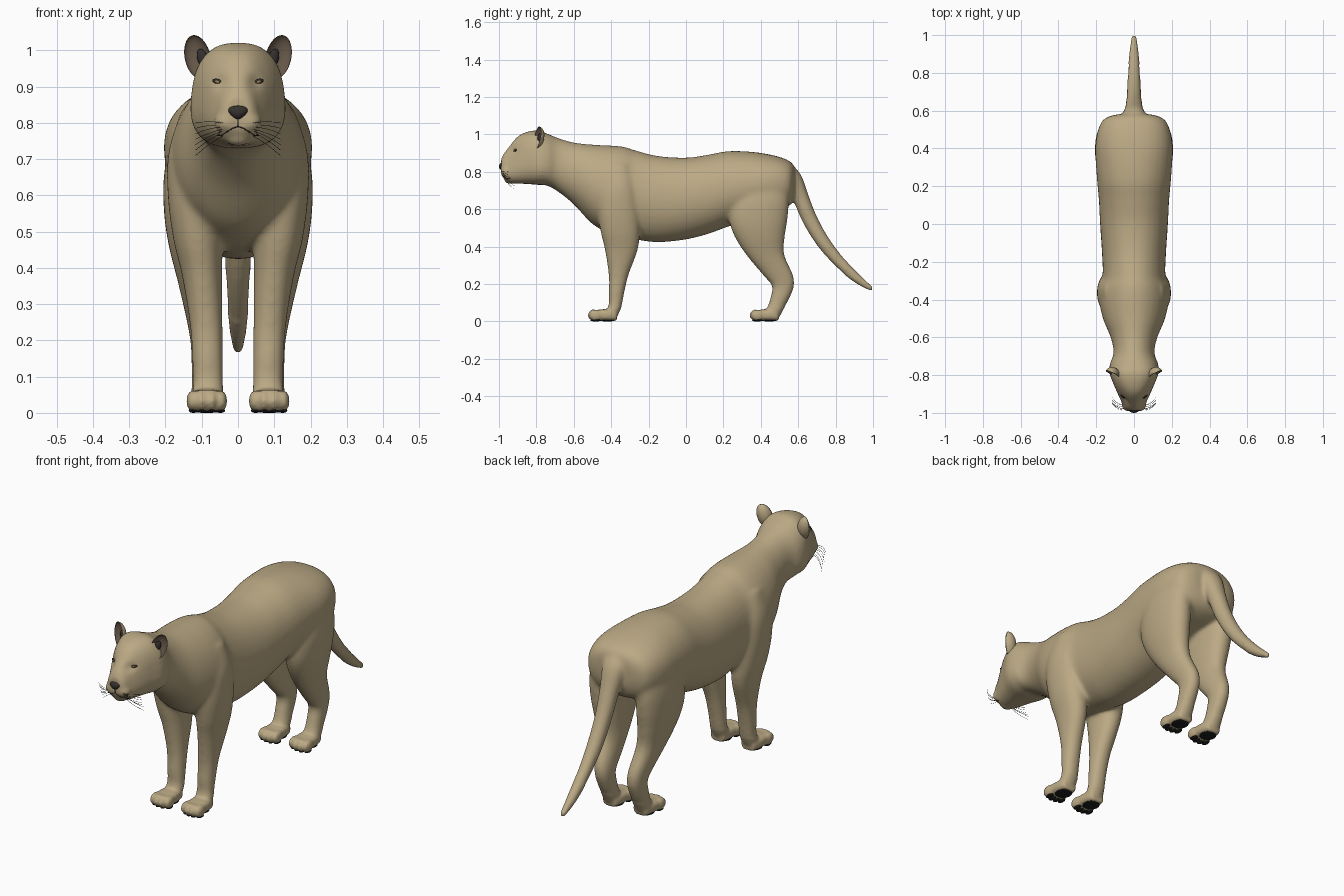
import bpy, bmesh, math
from mathutils import Vector, Matrix, Euler
from mathutils.bvhtree import BVHTree

if "Cube" in bpy.data.objects:
    bpy.data.objects.remove(bpy.data.objects["Cube"])


def material(name, rgb):
    m = bpy.data.materials.new(name)
    m.diffuse_color = (*rgb, 1)
    m.use_nodes = True
    m.node_tree.nodes["Principled BSDF"].inputs["Base Color"].default_value = m.diffuse_color
    return m


FUR = material("tan fur", (0.50, 0.40, 0.235))
EAR = material("brown ear lining", (0.13, 0.095, 0.065))
DARK = material("dark nose", (0.035, 0.03, 0.026))
PAD = material("black pads", (0.012, 0.012, 0.012))
IRIS = material("amber iris", (0.30, 0.21, 0.09))


def catmull(rows, n=6):
    out = []
    for i in range(len(rows) - 1):
        a, b, c, d = (rows[max(i - 1, 0)], rows[i], rows[i + 1], rows[min(i + 2, len(rows) - 1)])
        for k in range(n):
            t = k / n
            out.append([0.5 * (2 * q + (r - p) * t + (2 * p - 5 * q + 4 * r - s) * t * t
                               + (3 * q - p - 3 * r + s) * t ** 3) for p, q, r, s in zip(a, b, c, d)])
    return out + [list(rows[-1])]


def ring(c, u, v, p=2.0, taper=0.0, n=32):
    pts = []
    for i in range(n):
        a = 2 * math.pi * i / n
        cx, sy = (math.copysign(abs(f) ** (2 / p), f) for f in (math.cos(a), math.sin(a)))
        pts.append(Vector(c) + Vector(u) * cx * (1 - taper * sy) + Vector(v) * sy)
    return pts


def loft(bm, rings):
    vs = [[bm.verts.new(p) for p in r] for r in rings]
    n = len(vs[0])
    for a, b in zip(vs, vs[1:]):
        for i in range(n):
            bm.faces.new((a[i], a[(i + 1) % n], b[(i + 1) % n], b[i]))
    bm.faces.new(vs[0][::-1])
    bm.faces.new(vs[-1])
    bmesh.ops.recalc_face_normals(bm, faces=bm.faces)


def blob(bm, c, r, rot=(0, 0, 0)):
    mat = Matrix.Translation(c) @ Euler(rot).to_matrix().to_4x4() @ Matrix.Diagonal((*r, 1))
    return bmesh.ops.create_uvsphere(bm, u_segments=24, v_segments=16, radius=1, matrix=mat)["verts"]


def make(name, bm, *mats):
    me = bpy.data.meshes.new(name)
    bm.to_mesh(me)
    for m in mats:
        me.materials.append(m)
    me.polygons.foreach_set("use_smooth", [True] * len(me.polygons))
    ob = bpy.data.objects.new(name, me)
    bpy.context.collection.objects.link(ob)
    return ob


def strands(name, lines, r, mat):
    cu = bpy.data.curves.new(name, "CURVE")
    cu.dimensions = "3D"
    cu.bevel_depth, cu.bevel_resolution = r, 1
    for pts in lines:
        sp = cu.splines.new("POLY")
        sp.points.add(len(pts) - 1)
        for p, co in zip(sp.points, pts):
            p.co = (*co, 1)
    cu.materials.append(mat)
    bpy.context.collection.objects.link(bpy.data.objects.new(name, cu))


bm = bmesh.new()

# head, neck and torso: y, bottom, top, half width, squareness, top narrowing
torso = [(-.988, .785, .868, .036, 2.2, .1), (-.975, .765, .895, .05, 2.3, .25), (-.945, .742, .935, .062, 2.4, .25),
         (-.90, .737, .988, .083, 2.5, .18), (-.85, .735, 1.013, .106, 2.6, .1),
         (-.79, .73, 1.021, .128, 2.6, .1), (-.74, .725, 1.003, .126, 2.4, .1),
         (-.68, .69, .98, .108, 2.1, .05), (-.60, .625, .957, .124, 2, .05),
         (-.50, .52, .946, .165, 2, .03), (-.40, .465, .941, .185, 2, .03),
         (-.33, .447, .934, .18, 2, .02), (-.27, .437, .915, .166, 2, 0),
         (-.15, .423, .885, .17, 2.1, 0), (0, .438, .876, .18, 2.1, 0),
         (.12, .468, .892, .186, 2.1, 0), (.22, .505, .91, .195, 2.1, 0),
         (.33, .54, .909, .203, 2.1, 0), (.42, .57, .898, .204, 2.2, 0),
         (.50, .59, .88, .19, 2.3, 0), (.555, .62, .857, .16, 2.3, 0), (.58, .67, .83, .10, 2.2, 0)]
loft(bm, [ring((0, y, (b + t) / 2), (w, 0, 0), (0, 0, (t - b) / 2), p, k)
          for y, b, t, w, p, k in catmull(torso)])

# legs: z, y, half depth, x, half width
front_leg = [(.025, -.41, .042, .085, .043), (.08, -.38, .036, .083, .042), (.15, -.372, .042, .084, .043),
             (.25, -.36, .054, .088, .046), (.38, -.346, .088, .099, .056), (.48, -.352, .105, .111, .068),
             (.60, -.362, .112, .118, .076), (.72, -.365, .10, .117, .075), (.84, -.36, .06, .10, .055)]
hind_leg = [(.025, .455, .045, .088, .042), (.08, .483, .047, .088, .04), (.13, .504, .053, .089, .04),
            (.19, .519, .06, .09, .041), (.25, .491, .082, .095, .046), (.36, .422, .104, .11, .056),
            (.46, .393, .137, .122, .069), (.55, .387, .157, .128, .076), (.65, .398, .152, .13, .075),
            (.78, .42, .12, .12, .062)]
for s in (-1, 1):
    for leg in (front_leg, hind_leg):
        loft(bm, [ring((s * x, y, z), (hx, 0, 0), (0, hy, 0), 2.2) for z, y, hy, x, hx in catmull(leg)])
    # paws with four toes each
    for y0 in (-.525, .34):
        paw = [(.02, .034, .045), (.05, .033, .05), (.09, .035, .05), (.13, .033, .045), (.155, .03, .036)]
        loft(bm, [ring((s * .086, y0 + d, z), (w, 0, 0), (0, 0, z - .004), 3) for d, z, w in catmull(paw)])
        for dx, dy in ((-.04, .043), (-.014, .034), (.014, .034), (.04, .043)):
            blob(bm, (s * .086 + dx, y0 + dy, .033), (.0165, .036, .03))
    # muzzle pads
    blob(bm, (s * .029, -.958, .803), (.036, .034, .032))
# chin
blob(bm, (0, -.944, .76), (.036, .028, .024))

# tail: y, z, radius, half width
tail = catmull([(.53, .81, .04, .06), (.575, .765, .045, .06), (.615, .66, .044, .048), (.665, .54, .042, .041),
                (.74, .415, .038, .037), (.84, .297, .031, .03), (.92, .225, .024, .023), (.985, .179, .014, .014)])
rings = []
for i, (y, z, r, w) in enumerate(tail):
    a, b = tail[max(i - 1, 0)], tail[min(i + 1, len(tail) - 1)]
    d = Vector((0, b[0] - a[0], b[1] - a[1])).normalized()
    rings.append(ring((0, y, z), (w, 0, 0), Vector((0, -d.z, d.y)) * r))
loft(bm, rings)
blob(bm, (0, .986, .178), (.014, .014, .014))

# fuse all of it into one skin
raw = make("raw_body", bm, FUR)
mod = raw.modifiers.new("fuse", "REMESH")
mod.mode, mod.voxel_size, mod.use_smooth_shade = "VOXEL", .007, True
skin = bpy.data.meshes.new_from_object(raw.evaluated_get(bpy.context.evaluated_depsgraph_get()))
bpy.data.objects.remove(raw)
bm = bmesh.new()
bm.from_mesh(skin)


def relax(verts, times):
    for _ in range(times):
        bmesh.ops.smooth_vert(bm, verts=verts, factor=.5, use_axis_x=True, use_axis_y=True, use_axis_z=True)


relax([v for v in bm.verts if -.72 < v.co.y < .85 and v.co.z > .08], 16)
# eye sockets and muzzle sides pressed in
for v in bm.verts:
    if v.co.y < -.82:
        x, z = abs(v.co.x), v.co.z
        v.co.y += .012 * math.exp(-((x - .048) ** 2 + (z - .912) ** 2) / .018 ** 2)
        v.co.y += .006 * math.exp(-(x / .006) ** 2 - ((z - .79) / .02) ** 2)
relax(list(bm.verts), 4)
face = BVHTree.FromBMesh(bm)
make("body", bm, FUR)


def on_face(x, z, out=0.0):
    hit = face.ray_cast(Vector((x, -3, z)), Vector((0, 1, 0)))[0]
    return Vector((x, (hit.y if hit else -.9) - out, z))


# ears: cupped shells with a brown lining
for s, side in ((-1, "left"), (1, "right")):
    bm = bmesh.new()
    bmesh.ops.create_uvsphere(bm, u_segments=32, v_segments=20, radius=1)
    for f in bm.faces:
        f.material_index = 1 if f.calc_center_median().y < 0 else 0
    for v in bm.verts:
        if v.co.y < 0:
            v.co.y *= -.72
    turn = Matrix.Translation((s * .113, -.795, .982)) @ Euler((-.1, s * .3, s * .4)).to_matrix().to_4x4()
    bm.transform(turn @ Matrix.Diagonal((.037, .036, .062, 1)))
    make(side + "_ear", bm, FUR, EAR)
    bm = bmesh.new()
    blob(bm, turn @ Vector((-s * .008, .016, -.004)), (.015, .009, .026), (0, s * .3, s * .4))
    make(side + "_ear_hollow", bm, DARK)

    # eyes: dark almond rim with a narrow iris
    c = on_face(s * .056, .914)
    bm = bmesh.new()
    blob(bm, c, (.017, .005, .007), (0, -s * .22, s * .5))
    make(side + "_eye_rim", bm, DARK)
    bm = bmesh.new()
    blob(bm, c + Vector((s * .001, -.003, -.001)), (.008, .004, .0042), (0, -s * .22, s * .5))
    make(side + "_eye", bm, IRIS)

# nose: rounded triangle
bm = bmesh.new()
for v in blob(bm, (0, -.984, .829), (.036, .016, .019)):
    v.co.x *= .72 + .28 * (v.co.z - .829) / .019
make("nose", bm, DARK)

# mouth line
lip = [(0, .812), (0, .79), (.015, .785), (.03, .776), (.044, .766), (.056, .765)]
strands("mouth", [[on_face(s * x, z) for x, z in lip] for s in (-1, 1)], .0018, DARK)

# whiskers
lines = []
for s in (-1, 1):
    for i in range(7):
        root = on_face(s * (.042 + .004 * (i % 3)), .80 - .006 * i)
        dx, dz = .075 - .004 * (i % 3), .012 - .009 * i
        lines.append([root + Vector((s * dx * t, .05 * t * t - .012 * t, dz * t - .012 * t * t))
                      for t in (0, .25, .5, .75, 1)])
strands("whiskers", lines, .0007, DARK)

# black pads under the paws
bm = bmesh.new()
for s in (-1, 1):
    for y0 in (-.525, .34):
        blob(bm, (s * .086, y0 + .105, .006), (.04, .042, .006))
        for dx, dy in ((-.037, .046), (-.013, .037), (.013, .037), (.037, .046)):
            blob(bm, (s * .086 + dx, y0 + dy, .006), (.013, .023, .006))
make("paw_pads", bm, PAD)
